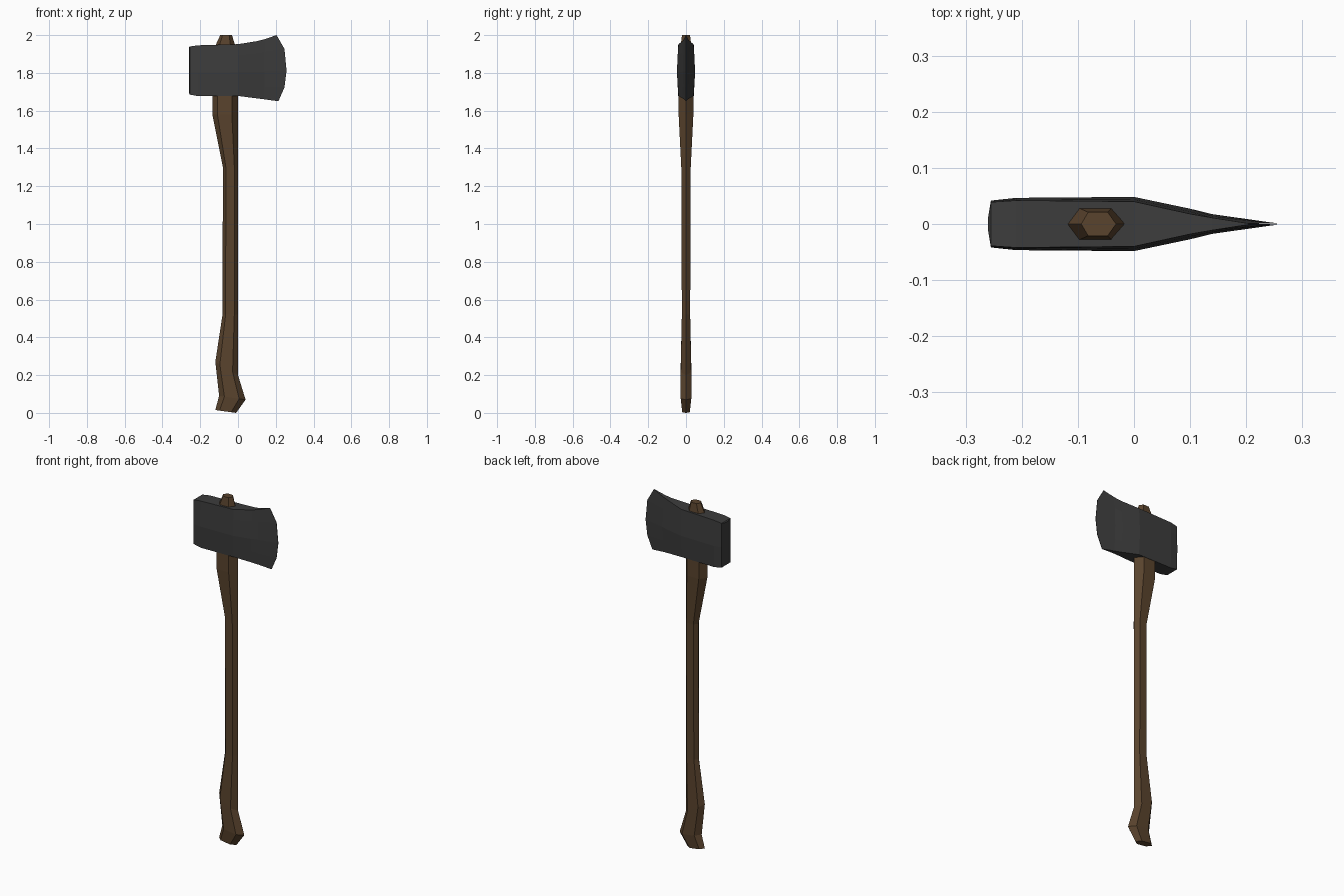
import bpy, bmesh

cube = bpy.data.objects.get("Cube")
if cube:
    bpy.data.objects.remove(cube, do_unlink=True)


def material(name, rgb):
    mat = bpy.data.materials.new(name)
    mat.use_nodes = True
    mat.diffuse_color = (*rgb, 1)
    bsdf = mat.node_tree.nodes["Principled BSDF"]
    bsdf.inputs["Base Color"].default_value = (*rgb, 1)
    bsdf.inputs["Roughness"].default_value = 0.8
    return mat


def loft(name, rings, mat):
    """Skin a list of equally long closed rings and cap both ends."""
    bm = bmesh.new()
    loops = [[bm.verts.new(p) for p in ring] for ring in rings]
    count = len(loops[0])
    for a, b in zip(loops, loops[1:]):
        for i in range(count):
            j = (i + 1) % count
            bm.faces.new((a[i], a[j], b[j], b[i]))
    bm.faces.new(loops[0])
    bm.faces.new(loops[-1])
    bmesh.ops.remove_doubles(bm, verts=bm.verts, dist=0.0005)
    bmesh.ops.recalc_face_normals(bm, faces=bm.faces)
    mesh = bpy.data.meshes.new(name)
    bm.to_mesh(mesh)
    bm.free()
    mesh.materials.append(mat)
    obj = bpy.data.objects.new(name, mesh)
    bpy.context.collection.objects.link(obj)
    return obj


wood = material("brown wood", (0.10, 0.056, 0.026))
steel = material("dark steel", (0.045, 0.045, 0.045))


# Handle: six-sided rings, pointed towards both ends of the head
def handle_ring(back_x, back_z, front_x, front_z, depth):
    def at(t, y):
        return (back_x + t * (front_x - back_x), y,
                back_z + t * (front_z - back_z))
    return [at(0, 0), at(0.2, -depth), at(0.76, -depth),
            at(1, 0), at(0.76, depth), at(0.2, depth)]


handle_profile = [
    (-0.12, 0.015, -0.01, 0.0, 0.02),
    (-0.10, 0.09, 0.04, 0.07, 0.028),
    (-0.12, 0.27, 0.0, 0.20, 0.028),
    (-0.082, 0.52, 0.0, 0.52, 0.022),
    (-0.08, 1.30, 0.0, 1.30, 0.025),
    (-0.136, 1.58, 0.0, 1.58, 0.039),
    (-0.136, 1.72, 0.0, 1.72, 0.039),
    (-0.124, 1.935, -0.012, 1.935, 0.03),
    (-0.094, 2.0, -0.032, 2.0, 0.021),
]
loft("handle", [handle_ring(*p) for p in handle_profile], wood)

# Head: slices along x, each bulging slightly at mid height
ROWS = (1, 0.79, 0.46, 0.21, 0)
EDGE_X = (0.204, 0.246, 0.257, 0.246, 0.214)


def head_ring(x, top, bottom, rim, middle):
    side = []
    for t in ROWS:
        bulge = 1 - abs(2 * t - 1)
        side.append((x, rim + (middle - rim) * bulge,
                     bottom + t * (top - bottom)))
    return [(x, -y, z) for x, y, z in side] + side[::-1]


head_profile = [
    (-0.26, 1.935, 1.695, 0.012, 0.012),
    (-0.255, 1.94, 1.685, 0.039, 0.042),
    (-0.21, 1.946, 1.677, 0.042, 0.047),
    (0.0, 1.952, 1.678, 0.04, 0.049),
    (0.10, 1.968, 1.665, 0.018, 0.028),
    (0.14, 1.978, 1.66, 0.011, 0.018),
]
rings = [head_ring(*p) for p in head_profile]
edge = [(x, 0, 1.65 + t * 0.35) for x, t in zip(EDGE_X, ROWS)]

# Sharpened blade: the last slice closes onto a curved cutting edge
edge_ring = [(x, -0.001, z) for x, y, z in edge]
edge_ring += [(x, 0.001, z) for x, y, z in edge[::-1]]
loft("axe_head", rings + [edge_ring], steel)
